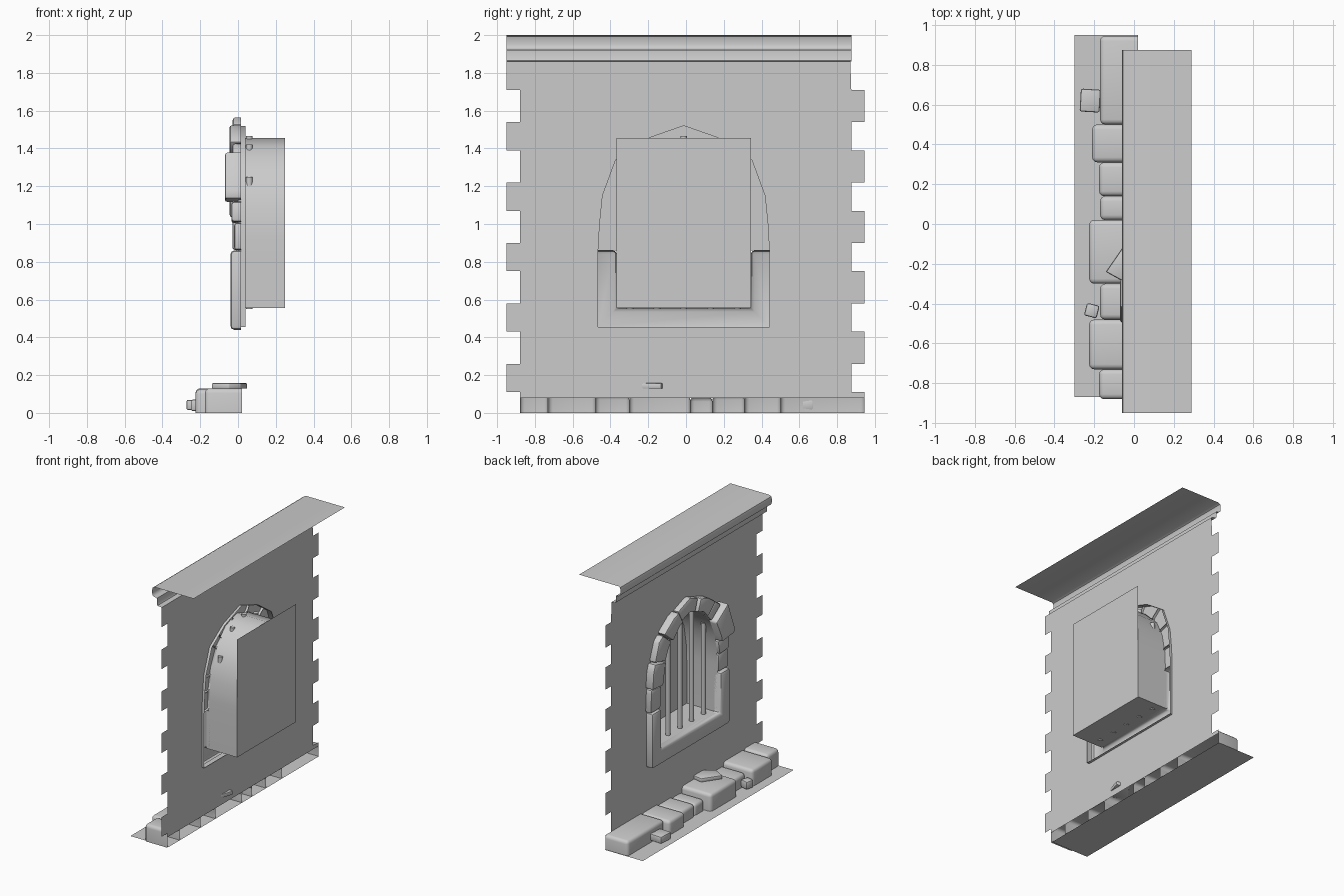
import bpy, bmesh, math
from mathutils import Matrix, Vector

if "Cube" in bpy.data.objects:
    bpy.data.objects.remove(bpy.data.objects["Cube"])

YC = -0.012  # window centre in y


def finish(name, bm, bevel=0.0, segs=2):
    bmesh.ops.remove_doubles(bm, verts=bm.verts, dist=1e-5)
    bmesh.ops.recalc_face_normals(bm, faces=bm.faces)
    if bevel:
        edges = [e for e in bm.edges if len(e.link_faces) == 2 and e.calc_face_angle(0) > 0.6]
        bmesh.ops.bevel(bm, geom=edges, offset=bevel, offset_type='OFFSET', segments=segs,
                        profile=0.5, affect='EDGES', clamp_overlap=True)
    me = bpy.data.meshes.new(name)
    bm.to_mesh(me)
    bm.free()
    ob = bpy.data.objects.new(name, me)
    bpy.context.collection.objects.link(ob)
    return ob


def prism(name, pts, x0, x1, bevel):
    """(y, z) outline with a front face at x0, open at the back x1."""
    bm = bmesh.new()
    a = [bm.verts.new((x0, y, z)) for y, z in pts]
    b = [bm.verts.new((x1, y, z)) for y, z in pts]
    bm.faces.new(a)
    n = len(pts)
    for i in range(n):
        bm.faces.new((a[i], a[(i + 1) % n], b[(i + 1) % n], b[i]))
    return finish(name, bm, bevel)


def strip(name, rows, closed=False):
    """Skin between rows of 3D points."""
    bm = bmesh.new()
    vs = [[bm.verts.new(p) for p in r] for r in rows]
    for r, s in zip(vs, vs[1:]):
        n = len(r)
        for i in range(n if closed else n - 1):
            j = (i + 1) % n
            bm.faces.new((r[i], r[j], s[j], s[i]))
    return finish(name, bm)


def full(half):
    """Mirror a half outline (bottom to apex) around the window centre."""
    return [(YC + y, z) for y, z in half] + [(YC - y, z) for y, z in half[-2::-1]]


def at(path, t):
    i = min(int(t), len(path) - 2)
    return Vector(path[i]).lerp(Vector(path[i + 1]), t - i)


outer = full([(.453, .455), (.453, .86), (.445, 1.0), (.43, 1.15), (.36, 1.34), (.2, 1.45), (0, 1.52)])
inner = full([(.355, .555), (.355, .86), (.35, 1.0), (.32, 1.16), (.26, 1.29), (.14, 1.41), (0, 1.455)])

# Wall: flat sheet with interlocking tabs on both sides and an arched hole
steps = [1.71, 1.54, 1.39, 1.22, 1.07, .90, .75, .58, .43, .26, .11]
left, right = [(-.95, 1.86)], [(.87, 1.86)]
for i, z in enumerate(steps):
    ya, yb = (-.95, -.88) if i % 2 == 0 else (-.88, -.95)
    left += [(ya, z), (yb, z)]
    right += [(ya + 1.825, z), (yb + 1.825, z)]
left.append((-.88, .08))
right.append((.945, .08))
bm = bmesh.new()
for loop in (left + right[::-1], outer):
    vs = [bm.verts.new((.02, y, z)) for y, z in loop]
    for i in range(len(vs)):
        bm.edges.new((vs[i - 1], vs[i]))
bmesh.ops.triangle_fill(bm, use_beauty=True, use_dissolve=False, edges=bm.edges[:])
finish("wall", bm)

# Top moulding and cap, ground strip
prof = [(.02, 1.86), (-.015, 1.865), (-.02, 1.875), (-.02, 1.92), (-.045, 1.925), (-.057, 1.935),
        (-.06, 1.95), (-.06, 1.975), (-.055, 1.992), (-.04, 2.0), (.29, 2.0)]
strip("cap_moulding", [[(x, y, z) for x, z in prof] for y in (-.95, .875)])
strip("ground_strip", [[(x, y, 0) for x in (-.30, .02)] for y in (-.87, .95)])

# Window: lip through the wall, ring behind the arch stones, arched tunnel, back panel
strip("frame_lip", [[(x, y, z) for y, z in outer] for x in (0, .04)], True)
strip("arch_backing", [[(0, y, z) for y, z in p[1:-1]] for p in (outer, inner)])
bm_path = []
for i in range(len(inner) - 1):
    if i in (0, len(inner) - 2):
        bm_path.append(inner[i])
    else:
        bm_path += [tuple(at(inner, i + k / 2)) for k in range(2)]
bm_path.append(inner[-1])
strip("tunnel", [[(x, y, z) for y, z in bm_path] for x in (-.01, .25)], True)
strip("back_panel", [[(.25, y, z) for y in (-.367, .343)] for z in (.555, 1.455)])

# Sill and lower jambs in one block
o, n = .47, .355
prism("sill_and_jambs", [(YC + y, z) for y, z in [
    (-o, .44), (o, .44), (o, .86), (n, .86), (n, .555), (-n, .555), (-n, .86), (-o, .86)]],
    -.04, .015, .02)

# Arch stones
stones = [(0, 1.2, -.03, 1), (1.2, 2.3, -.045, 1.02), (2.3, 3.3, -.035, 1), (3.3, 4.3, -.045, 1.02),
          (4.3, 5.5, -.028, 1), (5.5, 6.5, -.045, 1.0), (6.5, 7, -.03, 1), (7, 8.3, -.07, 1.06),
          (8.3, 9, -.035, 1), (9, 10, -.02, 1)]
for k, (a, b, xf, s) in enumerate(stones):
    a, b = a + 1.02, b + .98
    ts = [a] + [t for t in range(1, 12) if a + .05 < t < b - .05] + [b]
    out = []
    for t in ts:
        y, z = at(outer, t)
        out.append((YC + (y - YC) * 1.055 * s, .86 + (z - .86) * (1.07 + (s - 1) * .5)))
    inn = [tuple(at(inner, t)) for t in reversed(ts)]
    prism(f"arch_stone_{k}", out + inn, xf, .015, .014)

# Window bars
for k in range(5):
    y = YC + (k - 2) * .142
    i = next(j for j in range(len(inner) - 1) if inner[j + 1][0] <= y <= inner[j][0])
    (ya, za), (yb, zb) = inner[i], inner[i + 1]
    top = za + (zb - za) * (y - ya) / (yb - ya) + .012
    bm = bmesh.new()
    bmesh.ops.create_cone(bm, cap_ends=True, segments=10, radius1=.018, radius2=.018, depth=top - .55,
                          matrix=Matrix.Translation((.06, y, (top + .55) / 2)))
    finish(f"window_bar_{k}", bm)

# Base stones: open at the back and underneath
base = [(-.88, -.73, -.175, .13), (-.73, -.48, -.225, .125), (-.48, -.30, -.17, .095),
        (-.30, .02, -.225, .13), (.02, .14, -.17, .085), (.14, .31, -.175, .095),
        (.31, .50, -.21, .105), (.50, .945, -.17, .11)]
for k, (y0, y1, xf, h) in enumerate(base):
    bm = bmesh.new()
    bmesh.ops.create_cube(bm, size=1, matrix=Matrix.Translation(((xf + .02) / 2, (y0 + y1) / 2, h / 2))
                          @ Matrix.Diagonal((.02 - xf, y1 - y0, h, 1)))
    gone = [f for f in bm.faces if f.normal.z < -.5 or f.normal.x > .5]
    bmesh.ops.delete(bm, geom=gone, context='FACES')
    finish(f"base_stone_{k}", bm, .025, 3)

# Loose flat slab on the base
bm = bmesh.new()
f = bm.faces.new([bm.verts.new((x, y, .128)) for x, y in
                  [(-.14, -.24), (-.05, -.29), (.015, -.25), (.05, -.13), (-.05, -.11)]])
r = bmesh.ops.extrude_face_region(bm, geom=[f])
bmesh.ops.translate(bm, verts=[v for v in r['geom'] if isinstance(v, bmesh.types.BMVert)], vec=(0, 0, .029))
finish("loose_slab", bm, .006)

# Small loose rocks
for k, (c, d, rot) in enumerate([((-.22, .62, .042), (.10, .115, .055), .06),
                                 ((-.212, -.435, .04), (.065, .065, .06), .25)]):
    bm = bmesh.new()
    bmesh.ops.create_cube(bm, size=1, matrix=Matrix.Translation(c) @ Matrix.Rotation(-rot, 4, 'Z')
                          @ Matrix.Diagonal((*d, 1)))
    finish(f"loose_rock_{k}", bm, .01)

# Smooth shading with sharp edges kept
for ob in bpy.context.collection.objects:
    ob.select_set(True)
    bpy.context.view_layer.objects.active = ob
bpy.ops.object.shade_smooth_by_angle(angle=math.radians(40))
